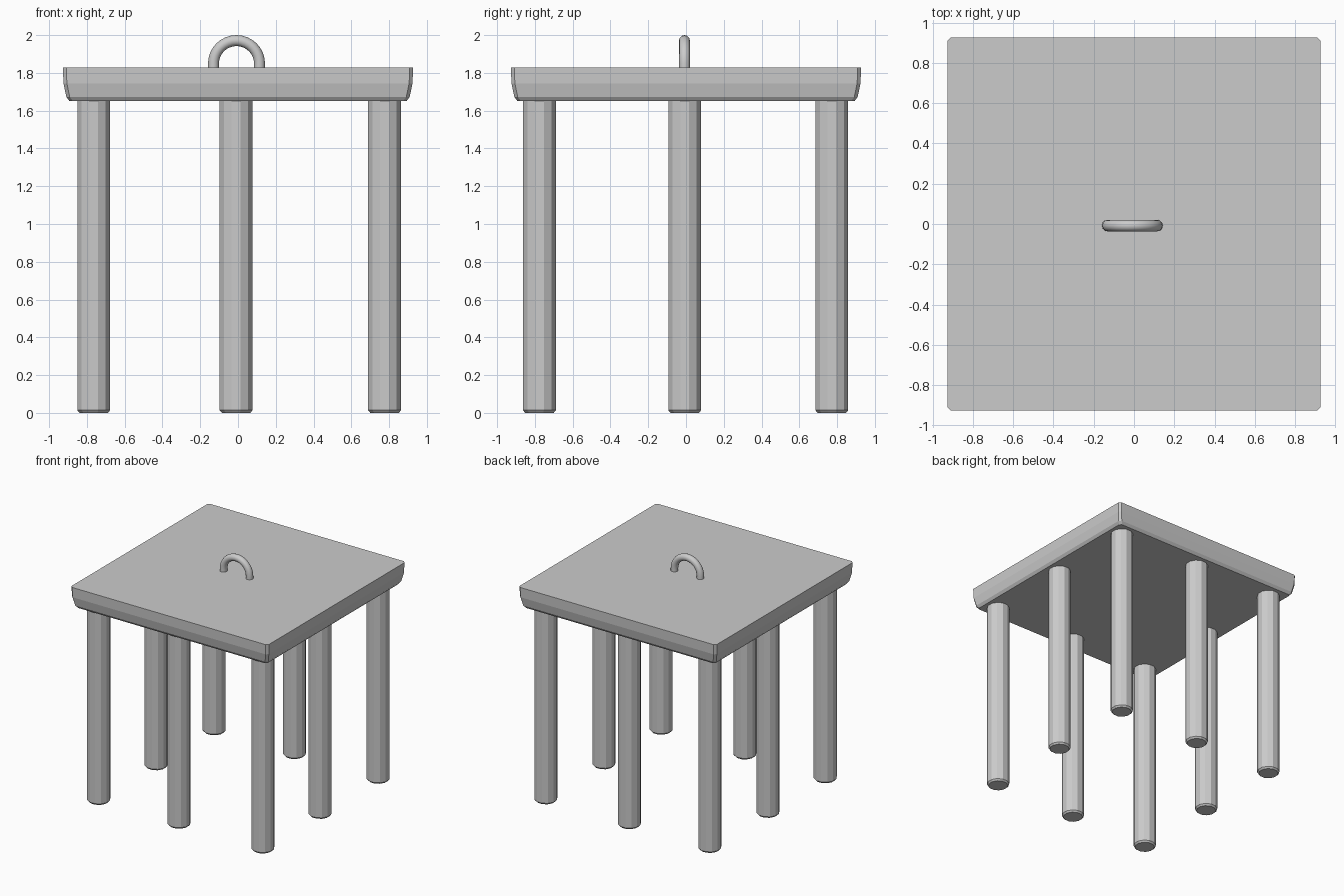
import bpy, bmesh, math

if "Cube" in bpy.data.objects:
    bpy.data.objects.remove(bpy.data.objects["Cube"])

grey = bpy.data.materials.new("plain grey")
grey.diffuse_color = (0.6, 0.6, 0.6, 1)
grey.use_nodes = True
grey.node_tree.nodes["Principled BSDF"].inputs["Base Color"].default_value = grey.diffuse_color


def loft(name, rings, location=(0, 0, 0)):
    """Skin a stack of equal-length point rings and cap both ends."""
    bm = bmesh.new()
    loops = [[bm.verts.new(p) for p in ring] for ring in rings]
    n = len(loops[0])
    for a, b in zip(loops, loops[1:]):
        for i in range(n):
            j = (i + 1) % n
            bm.faces.new((a[i], a[j], b[j], b[i]))
    bm.faces.new(loops[0][::-1])
    bm.faces.new(loops[-1])
    bmesh.ops.recalc_face_normals(bm, faces=bm.faces)
    mesh = bpy.data.meshes.new(name)
    bm.to_mesh(mesh)
    bm.free()
    mesh.materials.append(grey)
    obj = bpy.data.objects.new(name, mesh)
    obj.location = location
    bpy.context.collection.objects.link(obj)
    return obj


def square(h, z, c=0.018):
    """Square ring of half width h with clipped corners."""
    k = h - c
    return [(x, y, z) for x, y in ((h, -k), (h, k), (k, h), (-k, h),
                                   (-h, k), (-h, -k), (-k, -h), (k, -h))]


def circle(r, z, n=12):
    return [(r * math.cos((i + 0.5) * math.tau / n),
             r * math.sin((i + 0.5) * math.tau / n), z) for i in range(n)]


# Table top: thick slab whose sides taper inwards below
loft("table_top", [square(0.892, 1.65), square(0.909, 1.673),
                   square(0.924, 1.745), square(0.927, 1.829)])

# Eight legs around the edge, nothing in the centre
for x in (-0.764, -0.010, 0.776):
    for y in (-0.776, -0.007, 0.772):
        if abs(x) > 0.1 or abs(y) > 0.1:
            loft("leg", [circle(0.078, 0), circle(0.09, 0.014),
                         circle(0.09, 1.655)], (x, y, 0))

# Arched handle: tube swept over a half circle with short straight ends
R, T, CZ, N = 0.122, 0.029, 1.849, 12
path = [(R, 1.822, 0)]
path += [(R * math.cos(a), CZ + R * math.sin(a), a)
         for a in (math.pi * i / 16 for i in range(17))]
path += [(-R, 1.822, math.pi)]
rings = []
for px, pz, a in path:
    rings.append([(px + T * math.cos(t) * math.cos(a), T * math.sin(t),
                   pz + T * math.cos(t) * math.sin(a))
                  for t in (math.tau * i / N for i in range(N))])
handle = loft("handle", rings, (-0.008, -0.008, 0))
bpy.context.view_layer.objects.active = handle
handle.select_set(True)
bpy.ops.object.shade_smooth_by_angle(angle=math.radians(40))
